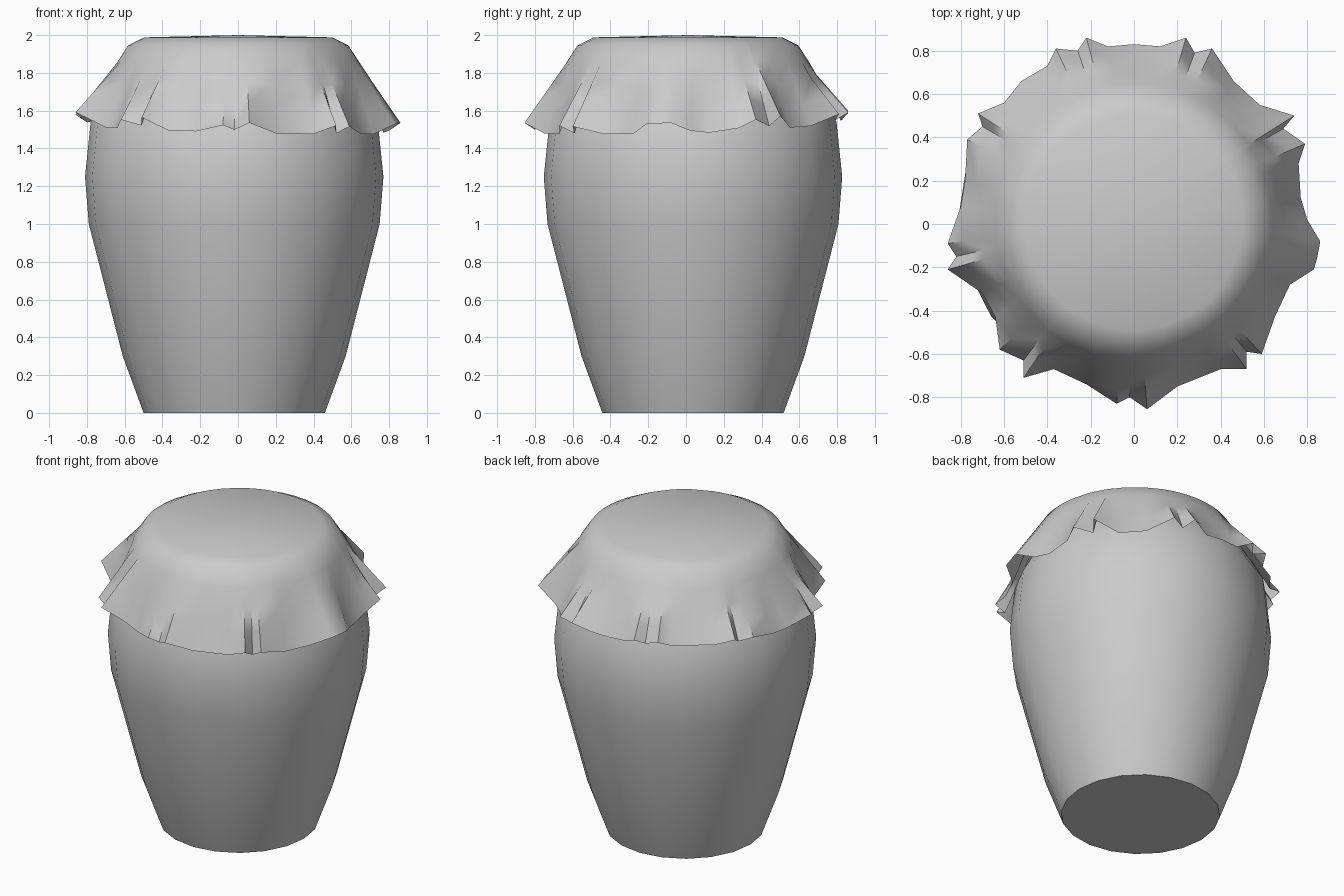
import bpy
from math import sin, cos, pi, hypot, atan2

if "Cube" in bpy.data.objects:
    bpy.data.objects.remove(bpy.data.objects["Cube"])


def add_mesh(name, verts, faces, angle):
    mesh = bpy.data.meshes.new(name)
    mesh.from_pydata(verts, [], faces)
    mesh.update()
    ob = bpy.data.objects.new(name, mesh)
    bpy.context.collection.objects.link(ob)
    bpy.ops.object.select_all(action='DESELECT')
    bpy.context.view_layer.objects.active = ob
    ob.select_set(True)
    bpy.ops.object.shade_smooth_by_angle(angle=angle)
    return ob


def skin(rings, n):
    return [(r * n + i, r * n + (i + 1) % n, (r + 1) * n + (i + 1) % n, (r + 1) * n + i)
            for r in range(rings - 1) for i in range(n)]


# jar body: lathed profile, slightly off-centre under the cloth
profile = [(0.48, 0), (0.59, 0.3), (0.77, 1.0), (0.79, 1.25), (0.76, 1.54),
           (0.67, 1.7), (0.585, 1.85), (0.54, 1.92)]
n = 20
verts = [(-0.02 + r * cos(2 * pi * i / n), 0.037 + r * sin(2 * pi * i / n), z)
         for r, z in profile for i in range(n)]
faces = skin(len(profile), n) + [tuple(reversed(range(n)))]
add_mesh("jar_body", verts, faces, 0.7)

# cloth hem outline, counterclockwise from +x
hem = [(.86, -.08), (.80, .02), (.77, .12), (.76, .28), (.79, .37), (.69, .44), (.74, .50),
       (.58, .55), (.46, .66), (.36, .81), (.28, .79), (.24, .86), (.12, .82), (0, .83),
       (-.12, .82), (-.22, .86), (-.26, .80), (-.36, .81), (-.40, .73), (-.52, .66),
       (-.60, .56), (-.72, .51), (-.70, .45), (-.77, .39), (-.78, .20), (-.80, .08),
       (-.86, -.09), (-.82, -.15), (-.86, -.21), (-.70, -.32), (-.64, -.43), (-.62, -.58),
       (-.51, -.63), (-.51, -.71), (-.37, -.67), (-.22, -.74), (-.08, -.83), (-.02, -.80),
       (.06, -.855), (.20, -.75), (.40, -.67), (.52, -.67), (.52, -.59), (.59, -.60),
       (.65, -.43), (.72, -.28), (.83, -.21), (.845, -.16)]

# cloth cover: flat top, rounded shoulder, then folds growing toward the hem
n = len(hem)
verts = []
for r, z in [(0.50, 1.988), (0.585, 1.945), (0.64, 1.86)]:
    for x, y in hem:
        a = atan2(y, x)
        verts.append((r * cos(a), 0.01 + r * sin(a), z))
shoulder = verts[-n:]
for t in (0.33, 0.67, 1.0):
    for (x, y), (sx, sy, sz) in zip(hem, shoulder):
        hz = 1.5 + 0.7 * max(0, hypot(x, y) - 0.78) - 0.025 * x + 0.02 * y
        verts.append((sx + (x - sx) * t, sy + (y - sy) * t, sz + (hz - sz) * t))
faces = [tuple(reversed(f)) for f in skin(6, n)]
verts.append((0, 0.01, 2.0))
faces += [(i, (i + 1) % n, len(verts) - 1) for i in range(n)]
add_mesh("cloth_cover", verts, faces, 0.8)
